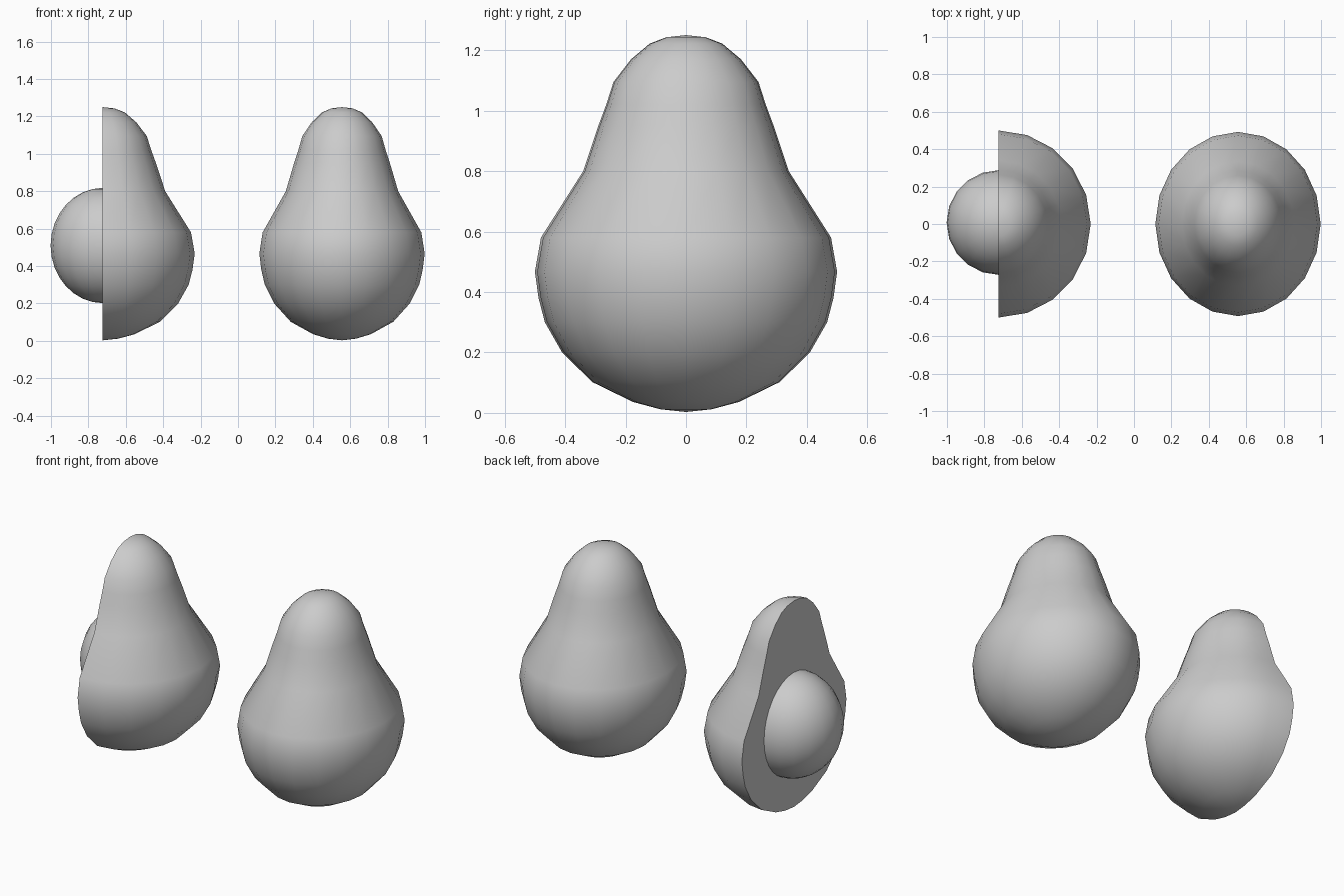
import bpy, bmesh
from math import sin, cos, pi, radians

if "Cube" in bpy.data.objects:
    bpy.data.objects.remove(bpy.data.objects["Cube"])

# pear-shaped profile: (radius, height), bottom to top
PEAR = [(0, 0.003), (0.085, 0.012), (0.175, 0.036), (0.31, 0.102), (0.41, 0.2),
        (0.467, 0.3), (0.488, 0.38), (0.5, 0.467), (0.48, 0.58), (0.34, 0.8),
        (0.29, 0.95), (0.264, 1.02), (0.24, 1.095), (0.182, 1.17), (0.12, 1.222),
        (0.065, 1.243), (0, 1.25)]
# round seed profile
SEED = [(0.28 * sin(pi * i / 16), -0.308 * cos(pi * i / 16)) for i in range(17)]


def revolve(name, profile, loc, sx=1, sy=1, start=0, steps=20, cap=True):
    """Turn a profile about z in 18 degree steps; under 20 steps leaves a flat cut."""
    full = steps == 20
    bm = bmesh.new()
    bottom = bm.verts.new((0, 0, profile[0][1]))
    top = bm.verts.new((0, 0, profile[-1][1]))
    cols = []
    for k in range(steps if full else steps + 1):
        a = radians(start + 18 * k)
        cols.append([bottom] + [bm.verts.new((r * cos(a) * sx, r * sin(a) * sy, z))
                                for r, z in profile[1:-1]] + [top])
    for k in range(steps):
        a, b = cols[k], cols[(k + 1) % len(cols)]
        for i in range(len(profile) - 1):
            quad = dict.fromkeys((a[i], b[i], b[i + 1], a[i + 1]))
            bm.faces.new(list(quad))
    if not full and cap:
        bm.faces.new(cols[0] + cols[-1][-2:0:-1])
    bmesh.ops.recalc_face_normals(bm, faces=bm.faces[:])
    mesh = bpy.data.meshes.new(name)
    bm.to_mesh(mesh)
    bm.free()
    obj = bpy.data.objects.new(name, mesh)
    obj.location = loc
    bpy.context.collection.objects.link(obj)
    bpy.ops.object.select_all(action='DESELECT')
    obj.select_set(True)
    bpy.context.view_layer.objects.active = obj
    bpy.ops.object.shade_smooth_by_angle(angle=radians(40))
    return obj


# whole fruit, slightly narrower in x
revolve("whole_fruit", PEAR, (0.556, 0, 0), sx=0.884, sy=0.985)

# cut half with its flat face towards -x
revolve("half_fruit", PEAR, (-0.724, 0, 0), sx=0.985, start=-90, steps=10)

# seed bulging out of the cut face
revolve("seed", SEED, (-0.722, 0.008, 0.51), start=90, steps=10)
